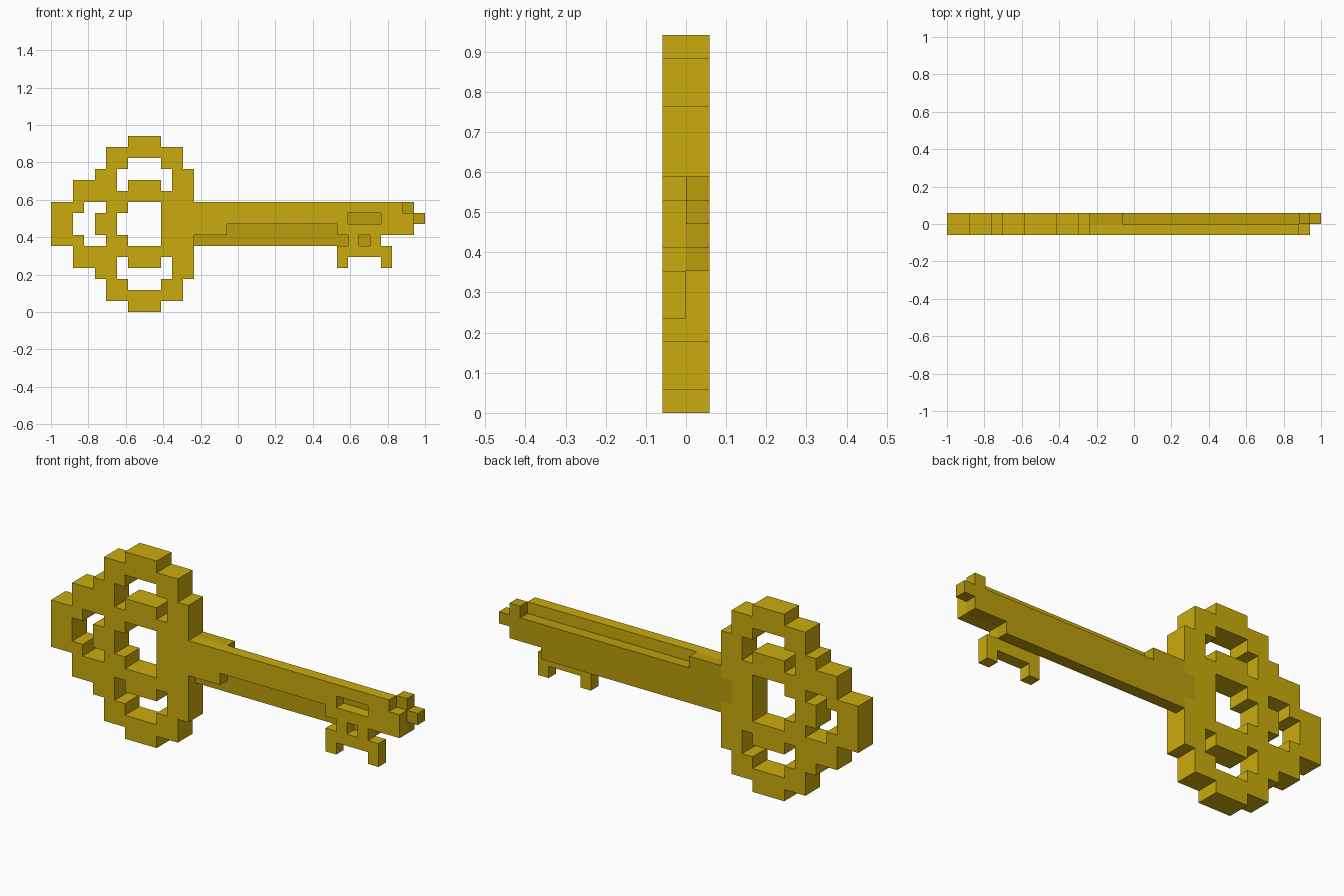
import bpy, bmesh
from mathutils import Vector

if "Cube" in bpy.data.objects:
    bpy.data.objects.remove(bpy.data.objects["Cube"])

U = 2 / 34          # one block; the key is 34 x 2 x 16 blocks


def material(name, rgb):
    m = bpy.data.materials.new(name)
    m.diffuse_color = (*rgb, 1)
    m.use_nodes = True
    m.node_tree.nodes["Principled BSDF"].inputs["Base Color"].default_value = m.diffuse_color
    return m


def cells(*rects):
    """Blocks covered by (x0, x1, z0, z1) rectangles."""
    return {(x, z) for x0, x1, z0, z1 in rects
            for x in range(x0, x1) for z in range(z0, z1)}


def slab(name, blocks, y0, y1, mat):
    """Turn a set of blocks into one clean plate between two depths."""
    bm = bmesh.new()
    for x, z in blocks:
        bm.faces.new([bm.verts.new(((x + a - 17) * U, y0 * U, (z + b) * U))
                      for a, b in ((0, 0), (1, 0), (1, 1), (0, 1))])
    bmesh.ops.remove_doubles(bm, verts=bm.verts, dist=1e-4)
    ext = bmesh.ops.extrude_face_region(bm, geom=bm.faces[:], use_keep_orig=True)
    verts = [g for g in ext["geom"] if isinstance(g, bmesh.types.BMVert)]
    bmesh.ops.translate(bm, verts=verts, vec=Vector((0, (y1 - y0) * U, 0)))
    bmesh.ops.recalc_face_normals(bm, faces=bm.faces)
    bmesh.ops.dissolve_limit(bm, angle_limit=0.01, verts=bm.verts, edges=bm.edges)
    bmesh.ops.triangulate(bm, faces=[f for f in bm.faces if len(f.verts) > 4])
    me = bpy.data.meshes.new(name)
    bm.to_mesh(me)
    bm.free()
    me.materials.append(mat)
    ob = bpy.data.objects.new(name, me)
    bpy.context.collection.objects.link(ob)


gold = material("gold", (0.60, 0.41, 0.004))
dark_gold = material("dark gold", (0.50, 0.34, 0.004))

# Trefoil bow: upper half, mirrored downwards
outline = cells((7, 10, 15, 16), (5, 12, 13, 15), (4, 13, 12, 13),
                (2, 13, 10, 12), (0, 13, 8, 10))
holes = cells((7, 10, 13, 14), (6, 11, 12, 13), (6, 7, 11, 12), (10, 11, 11, 12),
              (3, 5, 9, 10), (2, 4, 8, 9),             # left lobe
              (7, 10, 8, 10), (6, 7, 8, 9))            # centre
half = outline - holes
bow = half | {(x, 15 - z) for x, z in half}
inlay = cells((12, 13, 7, 9))                          # shaft root set in the back
slab("bow_front", bow, -1, 0, gold)
slab("bow_back", bow - inlay, 0, 1, gold)

# Front shaft with the bit and its engraved slots
front = cells((13, 32, 9, 10), (13, 33, 8, 9), (13, 16, 7, 8), (26, 33, 7, 8),
              (27, 30, 6, 7), (26, 31, 5, 6), (26, 27, 4, 5), (30, 31, 4, 5))
slots = cells((27, 30, 8, 9), (28, 29, 6, 7))
slab("front_shaft", front - slots, -1, 0, gold)

# Darker back shaft with the pointed tip
back = cells((13, 16, 9, 10), (32, 33, 9, 10), (13, 34, 8, 9),
             (13, 33, 7, 8), (13, 30, 6, 7)) | inlay
slab("back_shaft", back, 0, 1, dark_gold)
